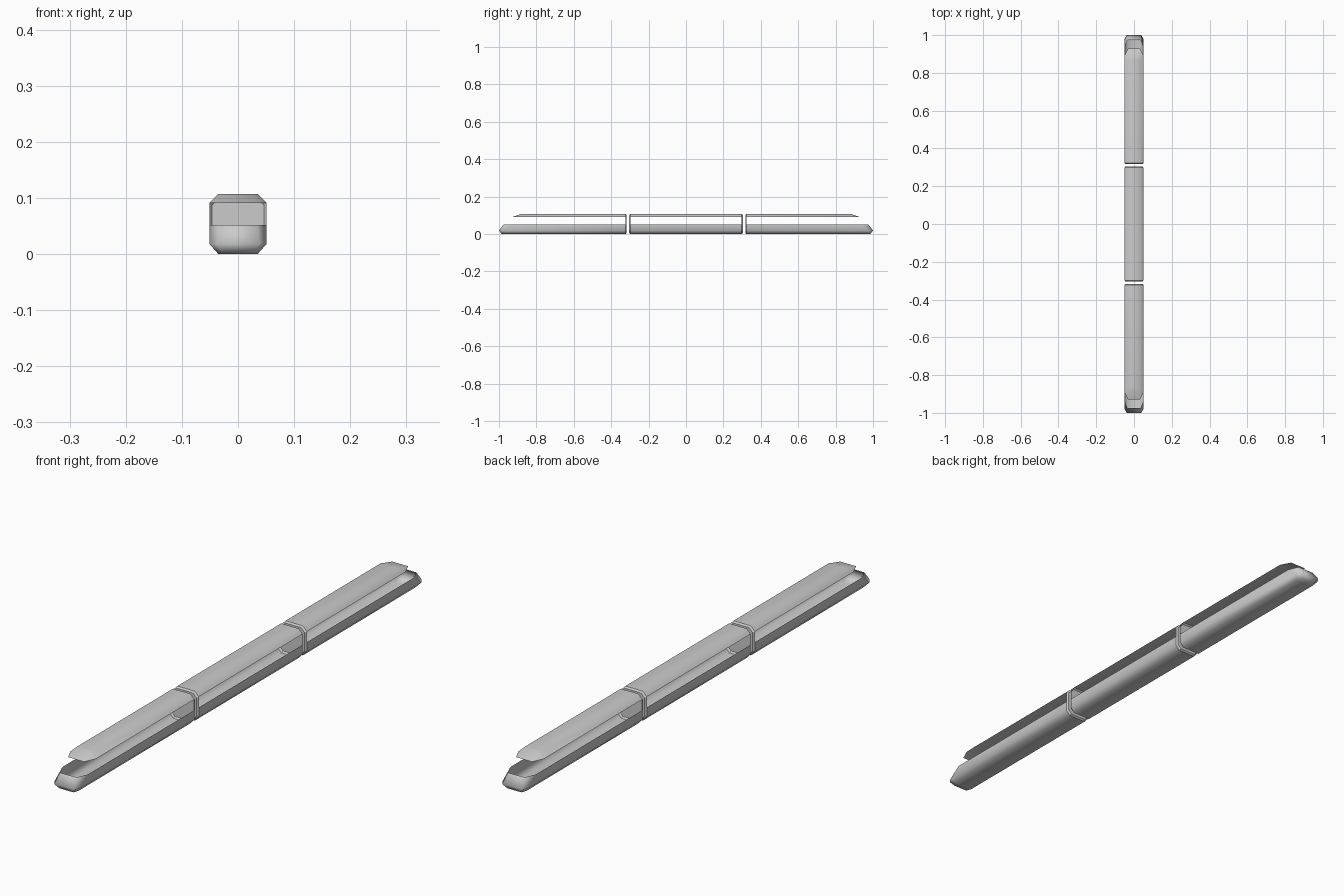
import bpy

if "Cube" in bpy.data.objects:
    bpy.data.objects.remove(bpy.data.objects["Cube"])

W, C = 0.051, 0.035            # half width, half width of flat top and bottom
Z1, Z2, Z3, Z4 = 0.018, 0.052, 0.091, 0.107   # chamfer, sill, eaves, roof top


def make(name, verts, faces, smooth=True):
    me = bpy.data.meshes.new(name)
    me.from_pydata(verts, [], faces)
    me.update()
    ob = bpy.data.objects.new(name, me)
    bpy.context.collection.objects.link(ob)
    if smooth:
        for p in me.polygons:
            p.use_smooth = True
    return ob


def ring_strip(rings):
    """Quads between equally long open rows of points."""
    n = len(rings[0])
    verts = [v for r in rings for v in r]
    faces = [(i * n + j, i * n + j + 1, (i + 1) * n + j + 1, (i + 1) * n + j)
             for i in range(len(rings) - 1) for j in range(n - 1)]
    return verts, faces


def nose_path(z, tip, corner, hw_tip, hw, back, s):
    """U-shaped outline: along one side, around the nose, back along the other."""
    half = [(hw, back), (hw, corner), (hw_tip, tip)]
    pts = half + [(-x, y) for x, y in reversed(half)]
    return [(x * s, y * s, z) for x, y in pts]


def end_car_shells(label, s):
    back = -0.323
    # lower body: three stacked outlines plus floor
    verts, faces = ring_strip([
        nose_path(Z2, -0.975, -0.935, 0.034, W, back, s),
        nose_path(Z1, -1.0, -0.98, 0.038, W, back, s),
        nose_path(0, -0.985, -0.965, 0.028, C, back, s)])
    faces += [(12, 13, 16, 17), (13, 14, 15, 16)]
    make(label + "_lower_body", verts, [f[::-1] for f in faces])
    # roof: eaves outline up to the flat top
    verts, faces = ring_strip([
        nose_path(Z3, -0.93, -0.89, 0.032, W, back, s),
        nose_path(Z4, -0.88, -0.87, 0.026, C, back, s)])
    faces += [(6, 7, 10, 11), (7, 8, 9, 10)]
    make(label + "_roof", verts, faces)


def straight_shell(name, profile, y0, y1):
    verts, faces = ring_strip([[(x, y, z) for x, z in profile] for y in (y0, y1)])
    make(name, verts, faces)


def end_wall(name, y_body, y_cap):
    """Octagonal car end with a small bevelled rim."""
    zc, d = Z4 / 2, 0.005
    octagon = [(C, 0), (W, Z1), (W, Z3), (C, Z4),
               (-C, Z4), (-W, Z3), (-W, Z1), (-C, 0)]
    kx, kz = 1 - d / W, 1 - d / zc
    verts = [(x, y_body, z) for x, z in octagon]
    verts += [(x * kx, y_cap, zc + (z - zc) * kz) for x, z in octagon]
    faces = [(i, (i + 1) % 8, (i + 1) % 8 + 8, i + 8) for i in range(8)]
    faces.append(tuple(range(8, 16)))
    if y_cap > y_body:
        faces = [f[::-1] for f in faces]
    make(name, verts, faces, smooth=False)


# front and rear cars, with end walls of all cars at each gap
for label, s in (("front_car", 1), ("rear_car", -1)):
    end_car_shells(label, s)
    end_wall(label + "_end_wall", -0.323 * s, -0.317 * s)
    end_wall("middle_car_end_wall_" + label[:-4], -0.298 * s, -0.304 * s)

# middle car
straight_shell("middle_car_lower_body",
               [(-W, Z2), (-W, Z1), (-C, 0), (C, 0), (W, Z1), (W, Z2)], -0.298, 0.298)
straight_shell("middle_car_roof",
               [(W, Z3), (C, Z4), (-C, Z4), (-W, Z3)], -0.298, 0.298)
